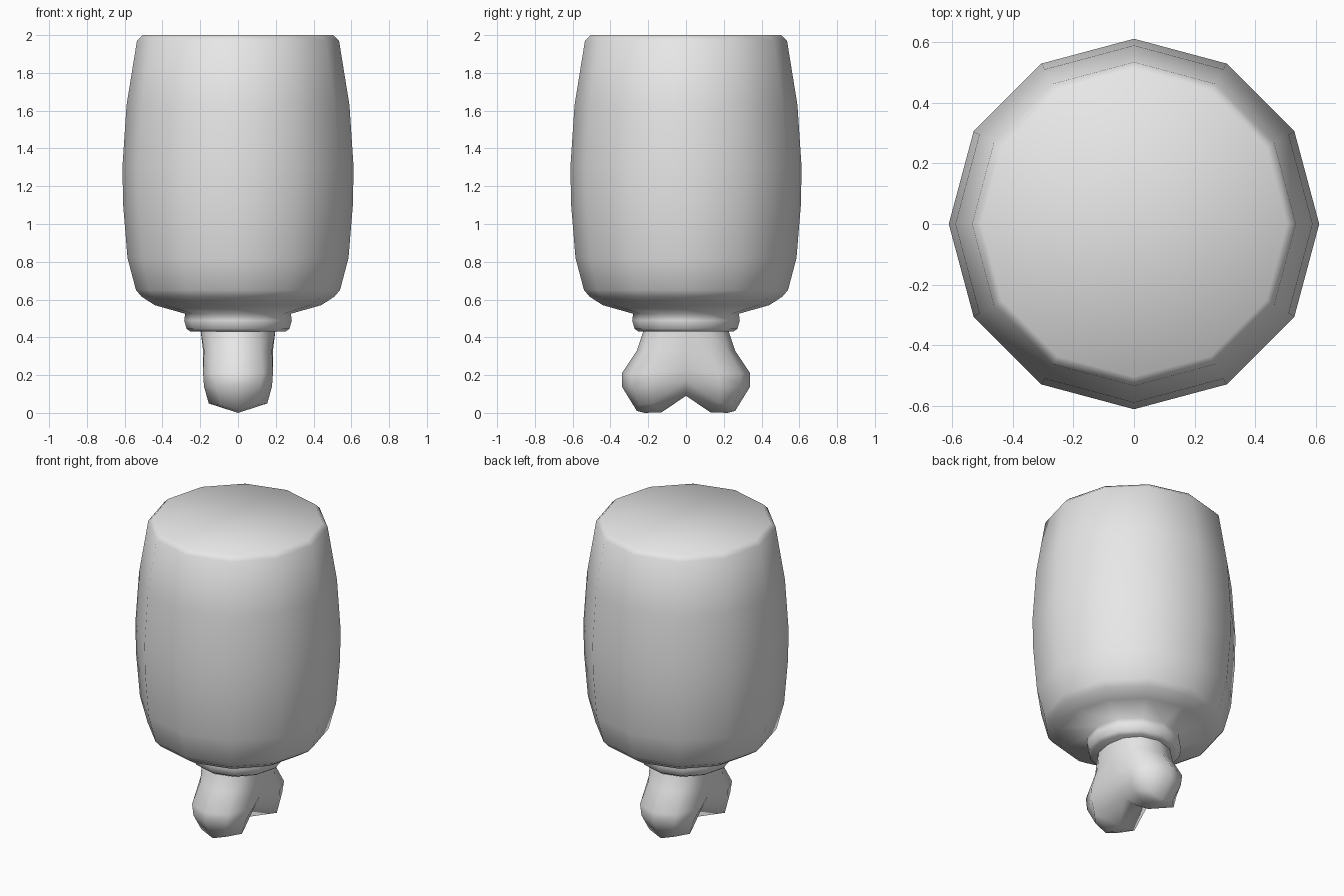
import bpy, bmesh
from math import cos, sin, pi

cube = bpy.data.objects.get("Cube")
if cube:
    bpy.data.objects.remove(cube, do_unlink=True)


def make_material(name, colour):
    material = bpy.data.materials.new(name)
    material.use_nodes = True
    material.diffuse_color = colour
    shader = next(n for n in material.node_tree.nodes if n.type == 'BSDF_PRINCIPLED')
    shader.inputs["Base Color"].default_value = colour
    return material


def add_object(name, bm, material):
    bmesh.ops.recalc_face_normals(bm, faces=bm.faces)
    for face in bm.faces:
        face.smooth = True
    mesh = bpy.data.meshes.new(name)
    bm.to_mesh(mesh)
    bm.free()
    mesh.materials.append(material)
    obj = bpy.data.objects.new(name, mesh)
    bpy.context.scene.collection.objects.link(obj)
    return obj


def lathe(name, profile, sides, material):
    """Turn a (radius, height) profile around z and cap both ends."""
    bm = bmesh.new()
    angles = [2 * pi * i / sides for i in range(sides)]
    rings = [[bm.verts.new((r * cos(a), r * sin(a), z)) for a in angles]
             for r, z in profile]
    for upper, lower in zip(rings, rings[1:]):
        for i in range(sides):
            j = (i + 1) % sides
            bm.faces.new((upper[i], upper[j], lower[j], lower[i]))
    bm.faces.new(rings[0])
    bm.faces.new(rings[-1])
    return add_object(name, bm, material)


grey = make_material("plain grey", (0.8, 0.8, 0.8, 1))

# Barrel-shaped body that narrows to a rolled collar underneath
body_profile = [
    (0.505, 2.0), (0.535, 1.97), (0.59, 1.63), (0.612, 1.3), (0.608, 1.1),
    (0.585, 0.82), (0.54, 0.65), (0.51, 0.615), (0.44, 0.57),
    (0.28, 0.525), (0.285, 0.49), (0.272, 0.445), (0.25, 0.43)]
lathe("meat_body", body_profile, 12, grey)

# One quarter of the bone: rings from the neck down to the underside,
# each running from the waist (y = 0) out to the tip of the knob
bone_rings = [
    [(0.2, 0, 0.45), (0.18, 0.11, 0.45), (0.11, 0.19, 0.45), (0, 0.22, 0.45)],
    [(0.185, 0, 0.33), (0.18, 0.12, 0.33), (0.12, 0.22, 0.33), (0, 0.26, 0.33)],
    [(0.16, 0, 0.23), (0.185, 0.17, 0.21), (0.13, 0.29, 0.21), (0, 0.34, 0.21)],
    [(0.13, 0, 0.17), (0.18, 0.18, 0.14), (0.12, 0.29, 0.14), (0, 0.34, 0.14)],
    [(0.07, 0, 0.11), (0.155, 0.18, 0.05), (0.09, 0.25, 0.04), (0, 0.26, 0.01)],
    [(0, 0, 0.09), (0, 0.13, 0.003), (0, 0.22, 0), (0, 0.26, 0.01)]]
bm = bmesh.new()
grid = [[bm.verts.new(point) for point in ring] for ring in bone_rings]
for upper, lower in zip(grid, grid[1:]):
    for i in range(len(upper) - 1):
        bm.faces.new((upper[i], lower[i], lower[i + 1], upper[i + 1]))
bmesh.ops.remove_doubles(bm, verts=bm.verts, dist=0.0005)
bone = add_object("bone_end", bm, grey)
mirror = bone.modifiers.new("both_knobs", 'MIRROR')
mirror.use_axis = (True, True, False)
mirror.merge_threshold = 0.001
